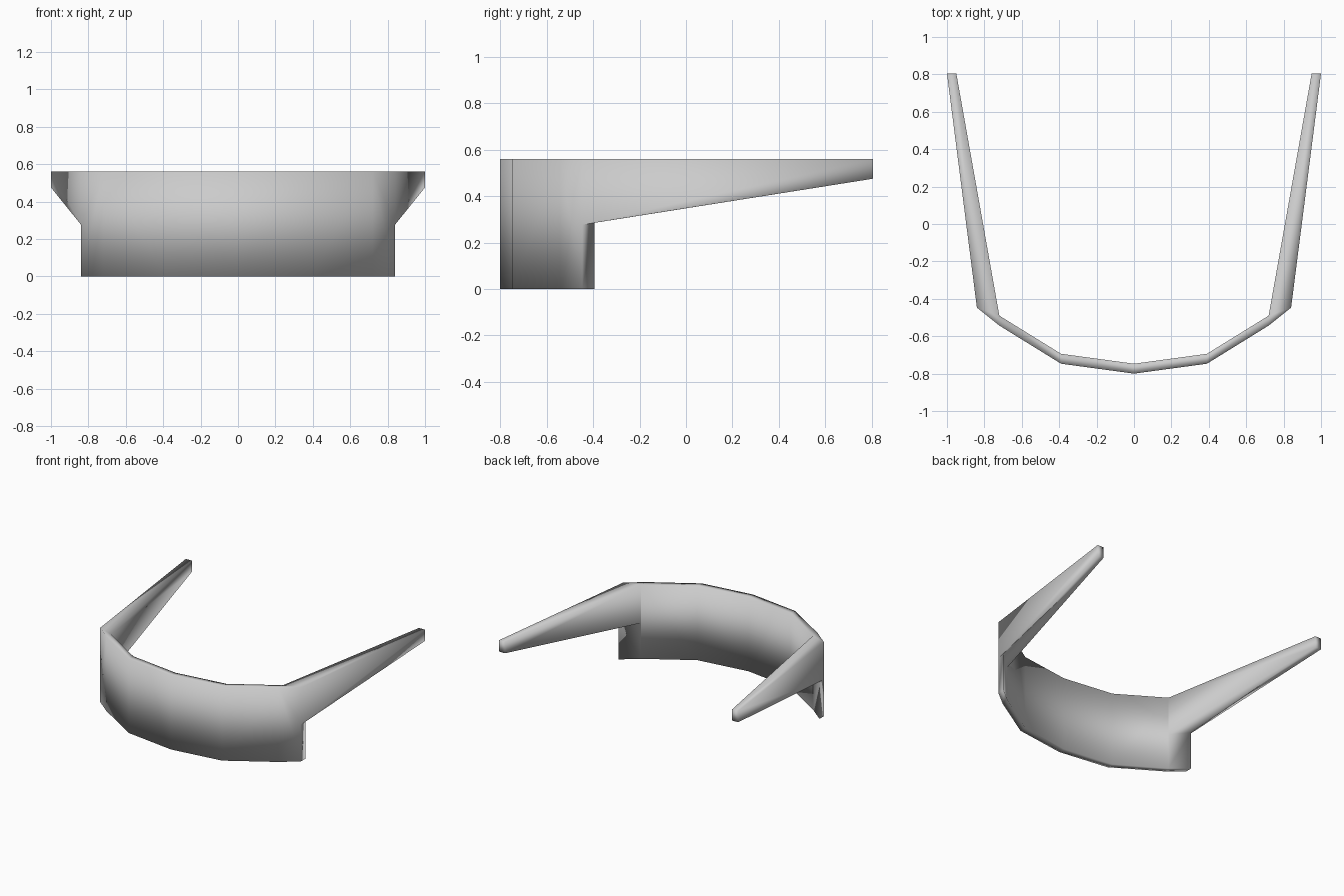
import bpy, bmesh

if "Cube" in bpy.data.objects:
    bpy.data.objects.remove(bpy.data.objects["Cube"], do_unlink=True)

grey = bpy.data.materials.new("plain_grey")
grey.use_nodes = True
colour = (0.6, 0.6, 0.6, 1)
grey.diffuse_color = colour
grey.node_tree.nodes["Principled BSDF"].inputs["Base Color"].default_value = colour

TOP = 0.56
WALL = 0.053
plan = [(0, -0.80), (0.39, -0.747), (0.72, -0.543), (0.84, -0.447)]

bm = bmesh.new()


def column(x, y, *heights):
    return [bm.verts.new((x, y, z)) for z in heights]


def face(*verts):
    bm.faces.new(verts)


# Curved band, half of it: outer and inner wall columns
outer = [column(x, y, 0, TOP) for x, y in plan]
inner = [column(x, y + WALL, 0, TOP) for x, y in plan[:3]]
for i in range(2):
    (a, b), (c, d) = outer[i:i + 2]
    (e, f), (g, h) = inner[i:i + 2]
    face(a, c, d, b)
    face(e, f, h, g)
    face(b, d, h, f)
    face(a, e, g, c)

# Band end, stepped where the arm leaves it
(o2, o2t), (o3, o3t) = outer[2:]
i2, i2t = inner[2]
o3m, = column(*plan[3], 0.277)
i2m, = column(plan[2][0], plan[2][1] + WALL, 0.27)
i3, i3m = column(plan[3][0], plan[3][1] + WALL, 0, 0.285)
face(o2, o3, o3m, o3t, o2t)
face(i2, i2m, i3m, i3)
face(o3, i3, i3m, o3m)
face(o2, i2, i3, o3)
face(o2t, o3t, i2t)

# Tapered arm running back from the band end
tip_o, tip_ot = column(1.0, 0.805, 0.475, TOP)
tip_i, tip_it = column(0.95, 0.805, 0.475, TOP)
face(o3m, tip_o, tip_ot, o3t)
face(i2t, tip_it, tip_i, i2m)
face(o3t, tip_ot, tip_it, i2t)
face(i3m, i2m, tip_i)
face(o3m, i3m, tip_i, tip_o)
face(tip_o, tip_i, tip_it, tip_ot)

bmesh.ops.recalc_face_normals(bm, faces=bm.faces)
front = min(bm.faces, key=lambda f: f.calc_center_median().y)
if front.normal.y > 0:
    bmesh.ops.reverse_faces(bm, faces=bm.faces)
for f in bm.faces:
    f.smooth = True

mesh = bpy.data.meshes.new("band_with_arms")
bm.to_mesh(mesh)
bm.free()
mesh.materials.append(grey)
band = bpy.data.objects.new("band_with_arms", mesh)
bpy.context.collection.objects.link(band)

# The other half
mirror = band.modifiers.new("mirror", "MIRROR")
mirror.use_clip = True
